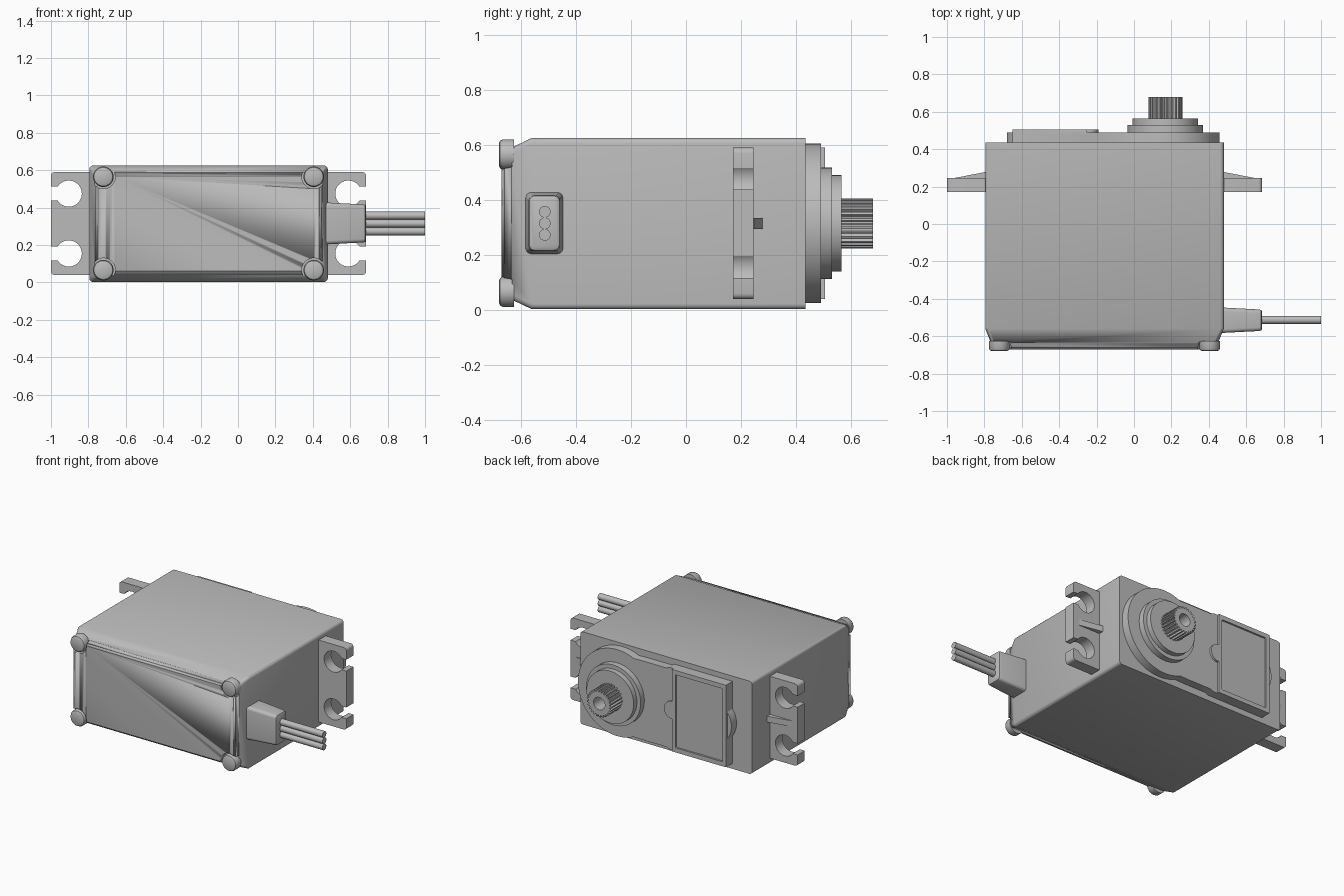
import bpy, bmesh
from math import sin, cos, pi, radians

cube = bpy.data.objects.get("Cube")
if cube:
    bpy.data.objects.remove(cube, do_unlink=True)

grey = bpy.data.materials.new("plain grey")
grey.use_nodes = True
grey.diffuse_color = (0.5, 0.5, 0.5, 1)
grey.node_tree.nodes["Principled BSDF"].inputs["Base Color"].default_value = (0.5, 0.5, 0.5, 1)

MID = 0.315      # middle height of the case
AXIS = 0.168     # x of the output shaft


def activate(obj):
    bpy.ops.object.select_all(action='DESELECT')
    obj.select_set(True)
    bpy.context.view_layer.objects.active = obj


def loft(name, rings, smooth=True):
    """Closed solid through a row of matching 3D outlines."""
    bm = bmesh.new()
    rows = [[bm.verts.new(p) for p in ring] for ring in rings]
    n = len(rows[0])
    for a, b in zip(rows, rows[1:]):
        for i in range(n):
            j = (i + 1) % n
            bm.faces.new((a[i], a[j], b[j], b[i]))
    bm.faces.new(rows[0])
    bm.faces.new(rows[-1])
    bmesh.ops.recalc_face_normals(bm, faces=bm.faces[:])
    mesh = bpy.data.meshes.new(name)
    bm.to_mesh(mesh)
    bm.free()
    mesh.materials.append(grey)
    obj = bpy.data.objects.new(name, mesh)
    bpy.context.collection.objects.link(obj)
    if smooth:
        activate(obj)
        bpy.ops.object.shade_smooth_by_angle(angle=radians(30))
    return obj


def prism(name, outline, y0, y1, smooth=True):
    """Extrude an x-z outline along y."""
    return loft(name, [[(x, y, z) for x, z in outline] for y in (y0, y1)], smooth)


def arc(cx, cz, r, a0, a1, n):
    return [(cx + r * cos(radians(a0 + (a1 - a0) * i / n)),
             cz + r * sin(radians(a0 + (a1 - a0) * i / n))) for i in range(n + 1)]


def circle(cx, cz, r, n=48):
    return arc(cx, cz, r, 0, 360, n)[:-1]


def round_rect(u0, u1, v0, v1, r):
    return (arc(u1 - r, v1 - r, r, 0, 90, 5) + arc(u0 + r, v1 - r, r, 90, 180, 5)
            + arc(u0 + r, v0 + r, r, 180, 270, 5) + arc(u1 - r, v0 + r, r, 270, 360, 5))


def cut(obj, cutter):
    """Subtract the cutter from the object and remove it."""
    cutter.hide_render = True
    mod = obj.modifiers.new("cut", 'BOOLEAN')
    mod.operation = 'DIFFERENCE'
    mod.solver = 'EXACT'
    mod.object = cutter
    activate(obj)
    bpy.ops.object.modifier_apply(modifier=mod.name)
    bpy.data.objects.remove(cutter, do_unlink=True)


# Case with a tapered, softened front
rings = []
for y, dx, dz in ((0.435, 0, 0), (-0.56, 0, 0), (-0.64, 0.032, 0.038),
                  (-0.66, 0.036, 0.045), (-0.67, 0.046, 0.057)):
    outline = round_rect(-0.795 + dx, 0.48 - dx, 0.003 + dz, 0.625 - dz, 0.02)
    rings.append([(x, y, z) for x, z in outline])
case = loft("case", rings)

# Corner screws in round pockets
for side, x in (("right", -0.72), ("left", 0.405)):
    for level, z in (("lower", 0.066), ("upper", 0.565)):
        cut(case, prism("pocket_cutter", circle(x, z, 0.064), -0.75, -0.632))
        loft(f"{level}_{side}_screw",
             [[(px, y, pz) for px, pz in circle(x, z, r, 32)]
              for y, r in ((-0.625, 0.055), (-0.665, 0.055), (-0.675, 0.05), (-0.68, 0.04))])

# Mounting flanges with keyhole slots, and their ribs
for name, s, base, w in (("right", -1, -0.795, 0.205), ("left", 1, 0.48, 0.205)):
    slot = MID + 0.16
    upper = ([(w, slot - 0.038)]
             + arc(w - 0.095, slot, 0.07, -33, -327, 28)
             + [(w, slot + 0.038)]
             + arc(w - 0.02, MID + 0.255, 0.02, 0, 90, 4)
             + [(-0.02, MID + 0.275)])
    lower = [(d, 2 * MID - z) for d, z in reversed(upper)]
    prism(f"{name}_flange", [(base + s * d, z) for d, z in upper + lower], 0.17, 0.245)
    rib = [(-0.01, 0.235), (-0.01, 0.28), (0.16, 0.247), (0.16, 0.235)]
    loft(f"{name}_rib", [[(base + s * d, y, z) for d, y in rib]
                         for z in (MID - 0.02, MID + 0.02)], False)

# Back lid: round around the shaft, straight towards the other end
half = 0.265
bulge = arc(AXIS, MID, 0.29, -115, 115, 56)
lid = bulge + [(-0.02, MID + half), (-0.20, MID + half), (-0.22, MID + 0.275),
               (-0.65, MID + 0.275)]
lid += arc(-0.53, MID, 0.15, 143, 217, 12)
lid += [(-0.65, MID - 0.275), (-0.22, MID - 0.275), (-0.20, MID - half), (-0.02, MID - half)]
prism("back_lid", lid, 0.43, 0.49)

# Raised frame with a sunken panel and a thumb tab
frame = [(-0.65, MID - 0.275), (-0.25, MID - 0.275)]
frame += arc(-0.25, MID, 0.06, -90, 90, 16)
frame += [(-0.25, MID + 0.275), (-0.65, MID + 0.275)]
panel_frame = prism("panel_frame", frame, 0.48, 0.505)
cut(panel_frame, prism("panel_cutter", round_rect(-0.625, -0.275, 0.07, 0.56, 0.005), 0.493, 0.6))

# Stepped bearing boss
prism("boss_base", circle(AXIS, MID, 0.202, 64), 0.48, 0.53)
prism("boss_step", circle(AXIS, MID, 0.175, 64), 0.52, 0.565)

# Splined output shaft with a screw hole
teeth = 25
spline = []
for i in range(teeth):
    for part, r in ((0, 0.078), (0.3, 0.078), (0.45, 0.091), (0.8, 0.091)):
        a = 2 * pi * (i + part) / teeth
        spline.append((AXIS + r * cos(a), MID + r * sin(a)))
shaft = prism("output_shaft", spline, 0.55, 0.68, False)
cut(shaft, prism("hole_cutter", circle(AXIS, MID, 0.042, 32), 0.58, 0.75))

# Cable strain relief
rings = []
for x, d in ((0.46, 0), (0.67, 0.011), (0.68, 0.014), (0.685, 0.022)):
    outline = round_rect(-0.583 + d, -0.446 - d, 0.203 + d, 0.428 - d, 0.02)
    rings.append([(x, y, z) for y, z in outline])
loft("strain_relief", rings)

# Three wires
for name, dz in (("lower", -0.042), ("middle", 0), ("upper", 0.042)):
    loft(f"{name}_wire", [[(x, y, z) for y, z in circle(-0.513, MID + dz, 0.021, 24)]
                          for x in (0.67, 1.0)])
